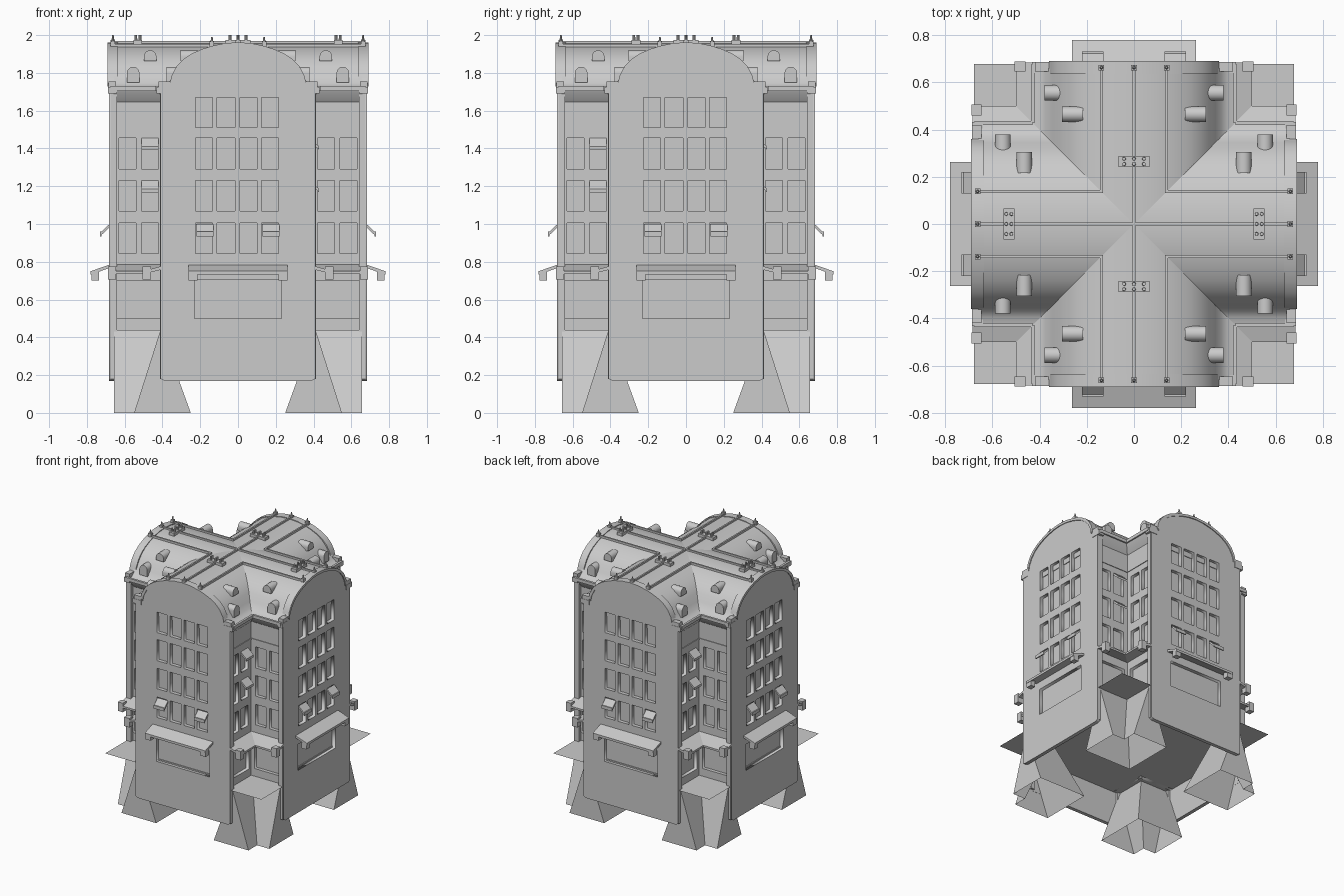
import bpy, bmesh, math
from mathutils import Matrix

if "Cube" in bpy.data.objects:
    bpy.data.objects.remove(bpy.data.objects["Cube"])


def add(name, bm, smooth=None):
    bmesh.ops.recalc_face_normals(bm, faces=bm.faces)
    me = bpy.data.meshes.new(name)
    bm.to_mesh(me)
    bm.free()
    if smooth:
        for p in me.polygons:
            p.use_smooth = True
        me.set_sharp_from_angle(angle=math.radians(smooth))
    ob = bpy.data.objects.new(name, me)
    bpy.context.collection.objects.link(ob)
    return ob


def ring(ob, turns=(1, 2, 3)):
    """Repeat a front-side part on the other sides."""
    for k in turns:
        c = ob.copy()
        c.rotation_euler.z = k * math.pi / 2
        bpy.context.collection.objects.link(c)
    return ob


def panel(name, outline, y0, y1, holes=(), smooth=None):
    """Upright slab in the x-z plane with rectangular holes."""
    cu = bpy.data.curves.new(name, 'CURVE')
    cu.dimensions, cu.fill_mode, cu.extrude = '2D', 'BOTH', abs(y1 - y0) / 2
    rects = [[(a, c), (b, c), (b, d), (a, d)] for a, b, c, d in holes]
    for pts in [outline] + rects:
        s = cu.splines.new('POLY')
        s.points.add(len(pts) - 1)
        for p, (x, z) in zip(s.points, pts):
            p.co = (x, z, 0, 1)
        s.use_cyclic_u = True
    tmp = bpy.data.objects.new(name + "_tmp", cu)
    bpy.context.collection.objects.link(tmp)
    dg = bpy.context.evaluated_depsgraph_get()
    me = bpy.data.meshes.new_from_object(tmp.evaluated_get(dg))
    bm = bmesh.new()
    bm.from_mesh(me)
    bpy.data.objects.remove(tmp)
    bmesh.ops.remove_doubles(bm, verts=bm.verts, dist=1e-5)
    bm.transform(Matrix.Translation((0, (y0 + y1) / 2, 0)) @ Matrix.Rotation(math.pi / 2, 4, 'X'))
    return add(name, bm, smooth)


def slab(name, quad, top, bottom):
    """Six-sided solid on a plan quad with a height per corner."""
    bm = bmesh.new()
    t = [bm.verts.new((x, y, z)) for (x, y), z in zip(quad, top)]
    b = [bm.verts.new((x, y, z)) for (x, y), z in zip(quad, bottom)]
    bm.faces.new(t)
    bm.faces.new(b)
    for i in range(4):
        j = (i + 1) % 4
        bm.faces.new((t[i], t[j], b[j], b[i]))
    return add(name, bm)


def box(name, x0, x1, y0, y1, z0, z1):
    return slab(name, [(x0, y0), (x1, y0), (x1, y1), (x0, y1)], [z1] * 4, [z0] * 4)


def awning(name, x0, x1, yf, yb, zf, zb, lip):
    return slab(name, [(x0, yf), (x1, yf), (x1, yb), (x0, yb)],
                [zf, zf, zb, zb], [zf - lip, zf - lip, zb - lip, zb - lip])


def mirror_pts(half):
    return half + [(-x, z) for x, z in reversed(half) if x > 1e-6]


ROWS = [(.845, 1.005), (1.07, 1.23), (1.29, 1.455), (1.51, 1.67)]

# core and floor plate
box("core_x", -.655, .655, -.355, .355, .44, 1.68)
box("core_y", -.355, .355, -.655, .655, .44, 1.68)
bm = bmesh.new()
bmesh.ops.create_grid(bm, x_segments=1, y_segments=1, size=.677,
                      matrix=Matrix.Translation((0, 0, .44)))
add("floor_plate", bm)

# crossed curved roofs with a coved eave
roof = [(.37, 1.63), (.425, 1.70), (.43, 1.72), (.395, 1.727), (.37, 1.745), (.345, 1.78),
        (.315, 1.83), (.28, 1.868), (.24, 1.897), (.19, 1.92), (.14, 1.938), (.07, 1.951), (0, 1.956)]
ring(panel("roof", mirror_pts(roof), -.66, .66, smooth=35), (1,))

# gable facades with windows
gable = [(.36, 1.745), (.352, 1.785), (.325, 1.835), (.29, 1.872), (.245, 1.902),
         (.19, 1.926), (.14, 1.942), (.07, 1.957), (0, 1.962)]
cols = [(-.225, -.135), (-.11, -.015), (.01, .1), (.125, .215)]
holes = [(a, b, c, d) for a, b in cols for c, d in ROWS] + [(-.23, .23, .5, .705)]
ring(panel("facade", mirror_pts([(.39, .17), (.41, .18), (.41, 1.71)] + gable), -.683, -.655, holes))
cop = mirror_pts(gable)
inner = [(x * .96, z - .018) for x, z in reversed(cop)]
ring(panel("gable_coping", cop + inner, -.69, -.635, smooth=35))

for s in (-1, 1):
    def sx(a, b):
        return sorted((s * a, s * b))

    # inner corner walls
    x0, x1 = sx(.36, .66)
    win = [tuple(sx(a, b)) + r for a, b in ((.42, .51), (.54, .63)) for r in ROWS[:3]]
    win.append(tuple(sx(.41, .65)) + (.5, .7))
    ring(panel("inner_wall", [(x0, .44), (x1, .44), (x1, 1.65), (x0, 1.65)], -.382, -.355, win))
    ring(box("belt_course", *sx(.38, .66), -.387, -.38, 1.503, 1.515))
    ring(box("corner_pilaster", *sx(.385, .413), -.675, -.64, .18, 1.70))
    # eave gutter and its end block
    ring(box("gutter", *sx(.43, .675), -.437, -.42, 1.705, 1.73))
    ring(box("cornice_block", *sx(.36, .432), -.687, -.64, 1.69, 1.725))
    ring(box("cornice_cap", *sx(.36, .42), -.685, -.645, 1.725, 1.755))
    # L-shaped canopy in the inner corner, one mitred half per wall
    q = [(s * .683, -.5), (s * .5, -.5), (s * .38, -.38), (s * .683, -.38)]
    ring(slab("corner_canopy", q, [.75, .75, .785, .785], [.735, .735, .765, .765]))
    ring(box("canopy_end", *sx(.645, .688), -.505, -.46, .705, .775))
    # main canopy brackets and window awnings
    ring(box("canopy_bracket", *sx(.215, .262), -.775, -.735, .70, .745))
    ring(awning("window_awning", *sx(.13, .22), -.728, -.68, .955, 1.0, .018))
    ring(box("awning_valance", *sx(.13, .22), -.73, -.722, .935, .96))
    # arched dormers
    for x, yf, z0, z1 in ((.555, -.378, 1.75, 1.832), (.465, -.305, 1.862, 1.92)):
        r = .033
        arch = [(s * x - r, z0), (s * x + r, z0)] + [
            (s * x + r * math.cos(t * math.pi / 10), z1 - r + r * math.sin(t * math.pi / 10))
            for t in range(11)]
        ring(panel("dormer", arch, yf, yf + .09, smooth=35))

# main canopy over the lower opening
ring(awning("main_canopy", -.262, .262, -.78, -.68, .75, .785, .018))
ring(box("opening_frame", -.23, .23, -.66, -.652, .5, .51))

# small awnings on one inner wall of each corner
for r in ROWS[1:3]:
    ring(awning("inner_awning", -.51, -.42, -.43, -.38, r[1] - .045, r[1], .018))

# roof ribs: a ridge bar per arm and an L-shaped rib in each quarter
ring(box("ridge_rib", -.006, .006, -.67, 0, 1.95, 1.968))
for s in (-1, 1):
    ring(box("side_rib", s * .138 - .006, s * .138 + .006, -.67, -.132, 1.93, 1.953))
for x, z in ((0, 2.0), (-.138, 1.99), (.138, 1.99)):
    ring(box("finial_base", x - .012, x + .012, -.674, -.65, z - .06, z - .025))
    bm = bmesh.new()
    bmesh.ops.create_cone(bm, cap_ends=True, segments=8, radius1=.008, radius2=.004, depth=.03,
                          matrix=Matrix.Translation((x, -.662, z - .015)))
    ring(add("finial", bm))

# vent stacks on the ridges: near the centre front and back, further out at the sides
for d, turns in ((.265, (0, 2)), (.53, (1, 3))):
    for k in turns:
        parts = [box("vent_base", -.065, .065, -d - .023, -d + .023, 1.94, 1.975)]
        bm = bmesh.new()
        for i in (-1, 0, 1):
            for j in (-1, 1):
                bmesh.ops.create_cone(bm, cap_ends=True, segments=8, radius1=.008, radius2=.007,
                                      depth=.03, matrix=Matrix.Translation((i * .042, -d + j * .011, 1.985)))
        parts.append(add("vent_pots", bm))
        for p in parts:
            p.rotation_euler.z = k * math.pi / 2

# flared corner legs: triangular section, mitred round the corner, open below
bm = bmesh.new()
A, B, C = (.41, .44), (.55, 0), (.25, 0)
mit = [bm.verts.new((c, -c, z)) for c, z in (A, B, C)]
for swap in (False, True):
    end = [bm.verts.new((.656, -c, z) if swap else (c, -.656, z)) for c, z in (A, B, C)]
    bm.faces.new(end)
    bm.faces.new((end[0], mit[0], mit[1], end[1]))
    bm.faces.new((end[0], mit[0], mit[2], end[2]))
ring(add("corner_leg", bm))
